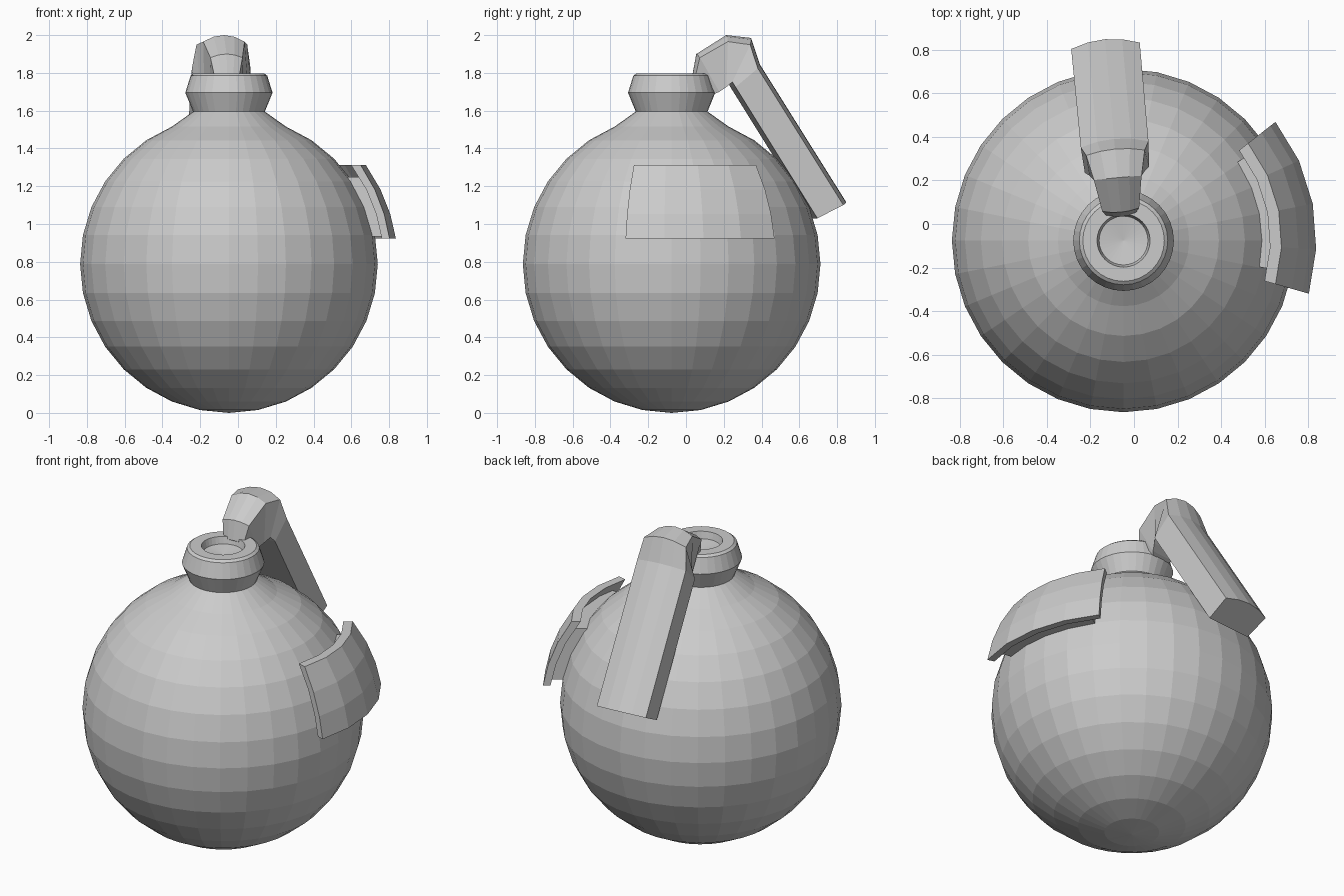
import bpy, bmesh
from math import sin, cos, pi, radians, sqrt
from mathutils import Matrix

if "Cube" in bpy.data.objects:
    bpy.data.objects.remove(bpy.data.objects["Cube"])

CX, CY, CZ, R = -0.048, -0.076, 0.788, 0.788


def loft(name, rings, caps=True):
    """Skin a list of equal closed loops, optionally capping both ends."""
    bm = bmesh.new()
    rows = [[bm.verts.new(p) for p in ring] for ring in rings]
    n = len(rows[0])
    for a, b in zip(rows, rows[1:]):
        for i in range(n):
            j = (i + 1) % n
            bm.faces.new((a[i], a[j], b[j], b[i]))
    if caps:
        bm.faces.new(rows[0])
        bm.faces.new(rows[-1])
    bmesh.ops.remove_doubles(bm, verts=bm.verts, dist=1e-5)
    bmesh.ops.recalc_face_normals(bm, faces=bm.faces)
    mesh = bpy.data.meshes.new(name)
    bm.to_mesh(mesh)
    bm.free()
    ob = bpy.data.objects.new(name, mesh)
    bpy.context.collection.objects.link(ob)
    ob.location = (CX, CY, 0)
    return ob


# Round body running up into the flared neck and its dished top
step = pi / 16
profile = [(R * sin(k * step), CZ - R * cos(k * step)) for k in range(15)]
profile += [(0.19, 1.595), (0.231, 1.695), (0.203, 1.785), (0.187, 1.797),
            (0.122, 1.797), (0.112, 1.755), (0, 1.74)]
loft("body", [[(r * cos(i * step), r * sin(i * step), z) for i in range(32)]
              for r, z in profile], caps=False)


# Curved slabs that follow the ball: outer plate and the pad behind it
def shell(name, r_in, r_out, z0, z1, a0, a1, cols=4, rows=3):
    zs = [z0 + (z1 - z0) * i / rows for i in range(rows + 1)]
    section = [(sqrt(r_out ** 2 - (z - CZ) ** 2), z) for z in zs]
    section += [(sqrt(r_in ** 2 - (z - CZ) ** 2), z) for z in reversed(zs)]
    angles = [radians(a0 + (a1 - a0) * i / cols) for i in range(cols + 1)]
    return loft(name, [[(r * cos(a), r * sin(a), z) for r, z in section] for a in angles])


shell("side_plate", 0.853, 0.895, 0.922, 1.312, -16, 38)
shell("plate_pad", 0.76, 0.856, 0.935, 1.25, -11, 34.5)

# Lever: each station is top (y, z), underside (y, z), half width
stations = [
    ((0.034, 1.785), (0.150, 1.690), 0.065),
    ((0.055, 1.900), (0.170, 1.700), 0.085),
    ((0.214, 2.000), (0.205, 1.725), 0.110),
    ((0.346, 1.985), (0.235, 1.752), 0.135),
    ((0.393, 1.845), (0.250, 1.725), 0.156),
    ((0.852, 1.116), (0.685, 1.030), 0.158),
]
rings = []
for (ty, tz), (by, bz), w in stations:
    ring = []
    for f in (-1, -0.5, 0, 0.5, 1):            # arched top
        t = 0.18 * f * f * w / 0.158
        ring.append((f * w, ty + (by - ty) * t - CY, tz + (bz - tz) * t))
    ring += [(w * 0.95, by - CY, bz), (-w * 0.95, by - CY, bz)]
    rings.append(ring)
lever = loft("lever", rings)
lever.data.transform(Matrix.Rotation(radians(5.3), 4, 'Z'))
